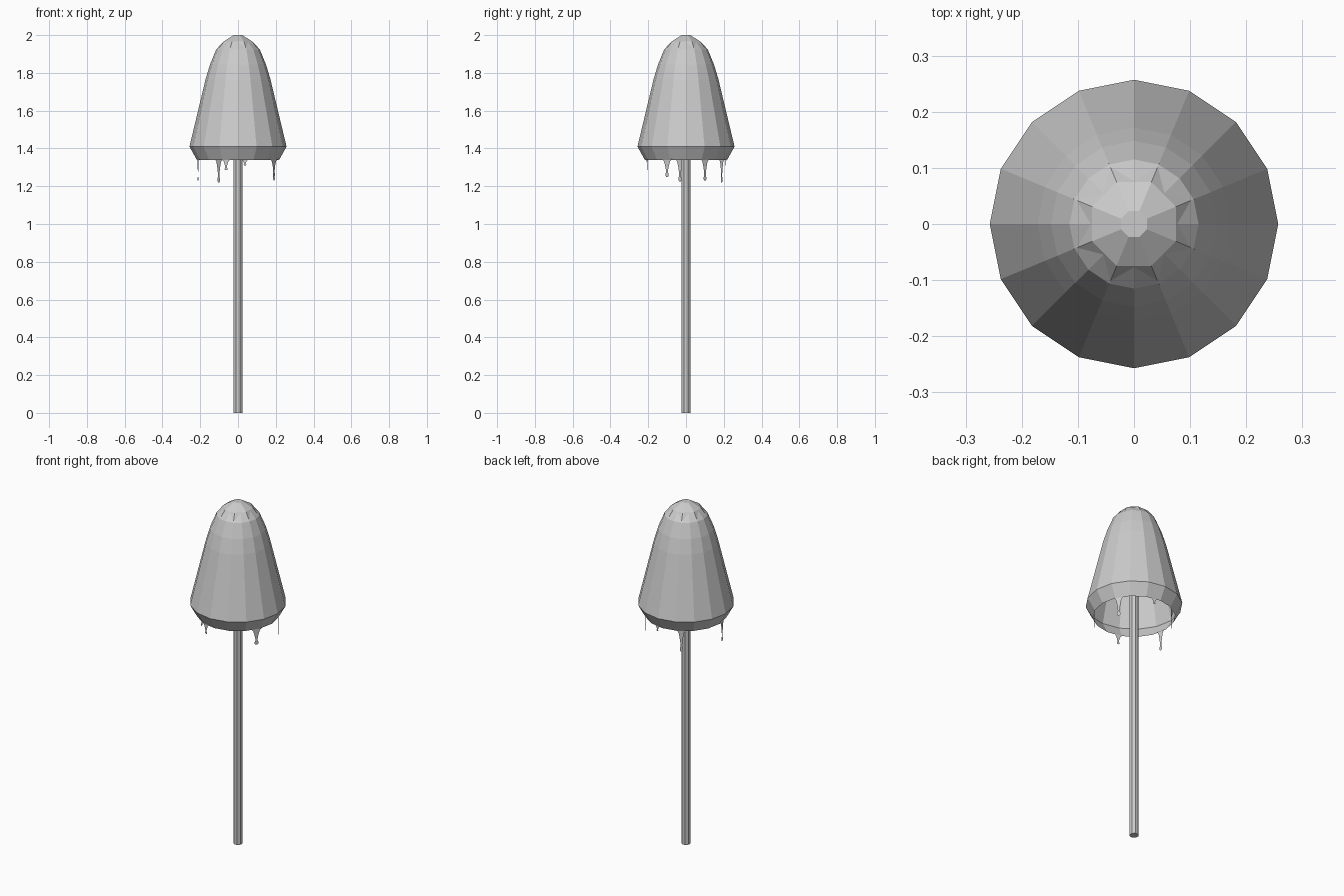
import bpy
from math import cos, sin, radians, pi

if "Cube" in bpy.data.objects:
    bpy.data.objects.remove(bpy.data.objects["Cube"])


def make_mesh(name, verts, faces):
    mesh = bpy.data.meshes.new(name)
    mesh.from_pydata(verts, [], faces)
    mesh.update()
    obj = bpy.data.objects.new(name, mesh)
    bpy.context.collection.objects.link(obj)
    return obj


def lathe(name, profile, sides, turn=0.0, cap_start=False, cap_end=False):
    """Spin (radius, z) points, listed bottom to top, around the z axis."""
    verts = [(r * cos(turn + 2 * pi * i / sides), r * sin(turn + 2 * pi * i / sides), z)
             for r, z in profile for i in range(sides)]
    faces = []
    for k in range(len(profile) - 1):
        a, b = k * sides, (k + 1) * sides
        for i in range(sides):
            j = (i + 1) % sides
            faces.append((a + i, a + j, b + j, b + i))
    if cap_start:
        faces.append(tuple(reversed(range(sides))))
    if cap_end:
        faces.append(tuple(range(len(verts) - sides, len(verts))))
    return make_mesh(name, verts, faces)


# Stem
lathe("stem", [(0.025, 0.0), (0.025, 1.92)], 8, pi / 8, True, True)

# Hollow bell-shaped cap with an inward rim
lathe("cap", [(0.218, 1.34), (0.257, 1.41), (0.172, 1.765), (0.148, 1.845),
              (0.115, 1.925), (0.078, 1.963)], 16)

# Eight-sided crown on top of the cap
lathe("cap_crown", [(0.118, 1.92), (0.081, 1.967), (0.025, 2.0)], 8, pi / 8, False, True)

# Flat drips hanging from rim facets: angle, sideways offset, bottom z, width
DRIPS = [(191.25, -0.01, 1.225, 0.9), (123.75, -0.02, 1.22, 0.9),
         (33.75, -0.022, 1.23, 1.0), (-33.75, 0.022, 1.25, 1.2),
         (-101.25, -0.022, 1.285, 0.9), (78.75, 0.005, 1.31, 0.8)]
# Outline of one side: half width, fraction of the way down
OUTLINE = [(0.027, -0.04), (0.016, 0.1), (0.011, 0.3), (0.006, 0.58), (0.005, 0.74),
           (0.009, 0.85), (0.009, 0.94), (0.004, 1.0)]
for n, (angle, offset, bottom, width) in enumerate(DRIPS):
    a = radians(angle)
    dist = 0.218 * cos(pi / 16)
    verts = []
    for half, t in OUTLINE:
        for side in (-1, 1):
            u = offset + side * half * width
            verts.append((dist * cos(a) - u * sin(a), dist * sin(a) + u * cos(a),
                          1.34 + (bottom - 1.34) * t))
    faces = [(2 * k, 2 * k + 2, 2 * k + 3, 2 * k + 1) for k in range(len(OUTLINE) - 1)]
    make_mesh(f"drip_{n + 1}", verts, faces)
